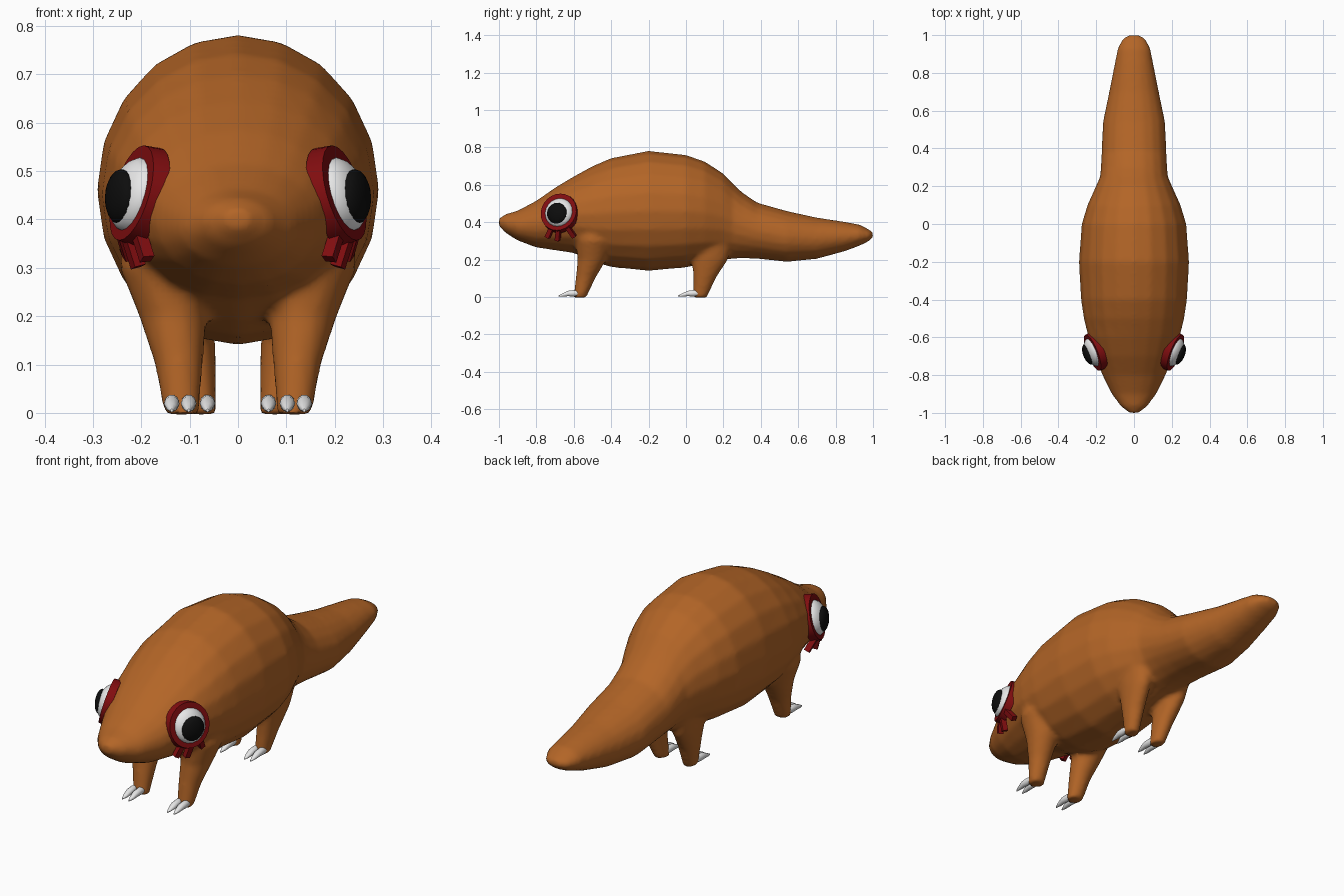
import bpy, bmesh, math
from mathutils import Vector, Matrix

if "Cube" in bpy.data.objects:
    bpy.data.objects.remove(bpy.data.objects["Cube"])


def material(name, rgb):
    m = bpy.data.materials.new(name)
    m.diffuse_color = (*rgb, 1)
    m.use_nodes = True
    m.node_tree.nodes["Principled BSDF"].inputs["Base Color"].default_value = m.diffuse_color
    return m


BROWN = material("brown skin", (0.45, 0.13, 0.02))
RED = material("dark red", (0.22, 0.004, 0.005))
WHITE = material("off white", (0.8, 0.8, 0.8))
BLACK = material("black", (0.004, 0.004, 0.004))


def make_object(name, bm, mat):
    bmesh.ops.recalc_face_normals(bm, faces=bm.faces)
    me = bpy.data.meshes.new(name)
    bm.to_mesh(me)
    bm.free()
    me.materials.append(mat)
    ob = bpy.data.objects.new(name, me)
    bpy.context.collection.objects.link(ob)
    return ob


def smooth(ob, angle=40):
    bpy.ops.object.select_all(action='DESELECT')
    ob.select_set(True)
    bpy.context.view_layer.objects.active = ob
    bpy.ops.object.shade_smooth_by_angle(angle=math.radians(angle))


def loft(bm, rings):
    """Skin a list of point rings and close both ends."""
    loops = [[bm.verts.new(p) for p in ring] for ring in rings]
    n = len(loops[0])
    for a, b in zip(loops, loops[1:]):
        for i in range(n):
            j = (i + 1) % n
            bm.faces.new((a[i], a[j], b[j], b[i]))
    bm.faces.new(loops[0])
    bm.faces.new(loops[-1])


def circle(n):
    return [(math.cos(2 * math.pi * i / n), math.sin(2 * math.pi * i / n)) for i in range(n)]


# Body and tail sections: y, half width, top z, bottom z
BODY = [(-1.0, .025, .42, .38), (-.965, .07, .443, .343), (-.90, .118, .462, .302),
        (-.80, .168, .515, .265), (-.70, .208, .585, .25), (-.60, .242, .645, .235),
        (-.50, .266, .70, .19), (-.40, .281, .743, .16), (-.20, .292, .782, .14),
        (0, .277, .76, .158), (.10, .247, .725, .178), (.20, .202, .66, .20),
        (.25, .18, .608, .205), (.30, .176, .56, .207), (.38, .172, .505, .205),
        (.54, .165, .46, .188), (.70, .132, .425, .204), (.85, .102, .402, .245),
        (.93, .087, .387, .275), (.98, .062, .36, .30), (1.0, .03, .345, .32)]
# Leg sections: z, inner x, outer x, front y, rear y
FRONT_LEG = [(-.003, .08, .153, -.602, -.533), (.1, .072, .172, -.59, -.485),
             (.2, .065, .205, -.58, -.425), (.3, .06, .245, -.59, -.39),
             (.4, .10, .235, -.57, -.42)]
REAR_LEG = [(-.003, .045, .108, .037, .112), (.1, .045, .132, .038, .16),
            (.2, .05, .155, .032, .225), (.3, .06, .17, .03, .25),
            (.4, .07, .15, .06, .22)]

bm = bmesh.new()
loft(bm, [[(w * c, y, (t + b) / 2 + (t - b) / 2 * s) for c, s in circle(20)]
          for y, w, t, b in BODY])
for leg in (FRONT_LEG, REAR_LEG):
    for side in (-1, 1):
        loft(bm, [[(side * ((a + b) / 2 + (b - a) / 2 * c), (f + r) / 2 + (r - f) / 2 * s, z)
                   for c, s in circle(16)] for z, a, b, f, r in leg])
body = make_object("body", bm, BROWN)
# Fuse the legs into the body with soft joins
mod = body.modifiers.new("fuse", 'REMESH')
mod.mode = 'VOXEL'
mod.voxel_size = 0.012
mod.use_smooth_shade = True
mod = body.modifiers.new("soften", 'SMOOTH')
mod.factor = 0.5
mod.iterations = 5


def ellipsoid(name, center, radii, rot, mat):
    bm = bmesh.new()
    bmesh.ops.create_uvsphere(bm, u_segments=20, v_segments=12, radius=1)
    bm.transform(Matrix.Translation(center) @ rot @ Matrix.Diagonal((*radii, 1)))
    smooth(make_object(name, bm, mat), 60)


def facing(direction):
    return Vector(direction).to_track_quat('Z', 'Y').to_matrix().to_4x4()


for side, label in ((-1, "left"), (1, "right")):
    # Eye rim, eyeball and pupil
    rot = facing((side * .93, -.37, .28))
    bm = bmesh.new()
    bmesh.ops.create_cone(bm, cap_ends=True, segments=24, radius1=.106, radius2=.102, depth=.036,
                          matrix=Matrix.Translation((side * .204, -.675, .45)) @ rot)
    smooth(make_object(label + "_eye_rim", bm, RED))
    ellipsoid(label + "_eyeball", (side * .213, -.677, .45), (.08, .08, .047), rot, WHITE)
    ellipsoid(label + "_pupil", (side * .243, -.69, .447), (.057, .057, .026),
              facing((side * .93, -.37, .05)), BLACK)
    # Three lower lashes fanning out from the rim
    for i, (top, tip) in enumerate((((.206, -.715, .375), (.188, -.742, .318)),
                                    ((.226, -.68, .365), (.206, -.687, .302)),
                                    ((.240, -.635, .375), (.224, -.597, .322)))):
        a, b = Vector(top), Vector(tip)
        a.x *= side
        b.x *= side
        bm = bmesh.new()
        bmesh.ops.create_cube(bm, size=1)
        z = (b - a).normalized()
        x = Vector((side * .93, -.37, 0))
        x = (x - z * x.dot(z)).normalized()
        y = z.cross(x)
        frame = Matrix((x, y, z)).transposed().to_4x4()
        bm.transform(Matrix.Translation((a + b) / 2) @ frame
                     @ Matrix.Diagonal((.025, .024, (b - a).length, 1)))
        make_object(f"{label}_lash_{i + 1}", bm, RED)
    # Claws: tapered, pointing forward
    for foot, y0, xs in (("front", -.59, (.102, .137)), ("rear", .05, (.063, .096))):
        for i, cx in enumerate(xs):
            rings = [[(side * (cx + w * c), y0 + y, zc + h * s) for c, s in circle(10)]
                     for y, w, h, zc in ((.02, .012, .012, .02), (-.01, .016, .018, .02),
                                         (-.04, .016, .015, .019), (-.07, .011, .009, .011),
                                         (-.092, .003, .003, .005))]
            bm = bmesh.new()
            loft(bm, rings)
            smooth(make_object(f"{label}_{foot}_claw_{i + 1}", bm, WHITE), 60)
